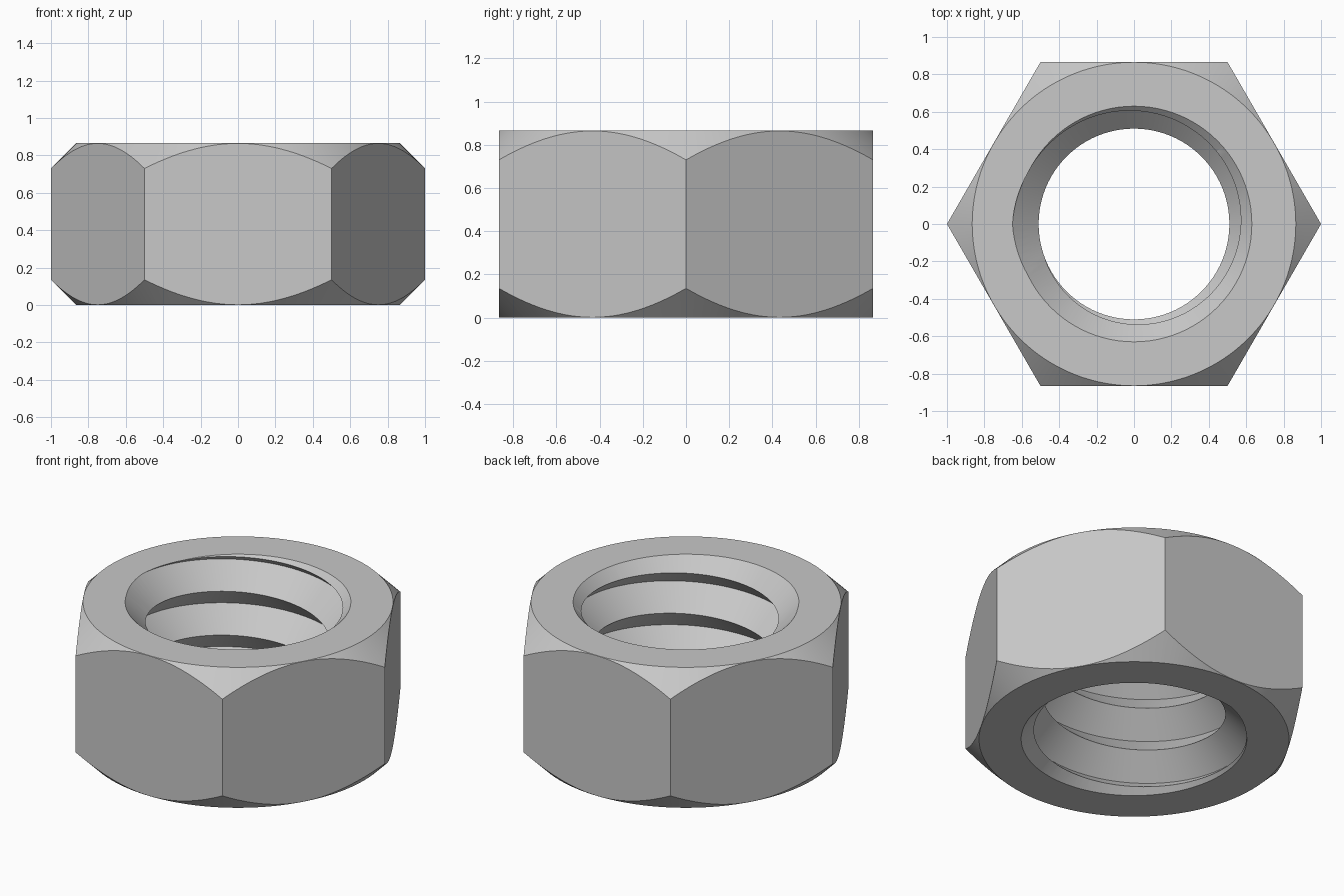
import bpy, bmesh, math

if "Cube" in bpy.data.objects:
    bpy.data.objects.remove(bpy.data.objects["Cube"])

H = 0.865            # nut height
FLAT = 0.866         # distance from axis to a flat
MINOR, MAJOR = 0.51, 0.65
PITCH = 0.27
SINK = 0.63          # countersink radius at the faces
SEG = 96


def make_object(name, bm):
    bmesh.ops.recalc_face_normals(bm, faces=bm.faces[:])
    mesh = bpy.data.meshes.new(name)
    bm.to_mesh(mesh)
    bm.free()
    obj = bpy.data.objects.new(name, mesh)
    bpy.context.collection.objects.link(obj)
    return obj


def lathe(name, profile, sides):
    """Closed solid of stacked rings from (radius, height) pairs."""
    bm = bmesh.new()
    rings = [[bm.verts.new((r * math.cos(2 * math.pi * i / sides),
                            r * math.sin(2 * math.pi * i / sides), z))
              for i in range(sides)] for r, z in profile]
    for a, b in zip(rings, rings[1:]):
        for i in range(sides):
            j = (i + 1) % sides
            bm.faces.new((a[i], a[j], b[j], b[i]))
    bm.faces.new(rings[0][::-1])
    bm.faces.new(rings[-1])
    return make_object(name, bm)


def thread_solid(name, turns, z0):
    """Right-handed screw with a sharp V profile."""
    bm = bmesh.new()

    def helix(r, offset, count):
        out = []
        for i in range(count):
            a = math.pi + 2 * math.pi * i / SEG
            out.append(bm.verts.new((r * math.cos(a), r * math.sin(a),
                                     z0 + offset + PITCH * i / SEG)))
        return out

    n = turns * SEG
    crest = helix(MINOR, 0, n + SEG + 1)
    root = helix(MAJOR, PITCH / 2, n + 1)
    for i in range(n):
        bm.faces.new((crest[i], crest[i + 1], root[i + 1], root[i]))
        bm.faces.new((root[i], root[i + 1], crest[i + 1 + SEG], crest[i + SEG]))
    # end caps fan out from points on the axis
    low = bm.verts.new((0, 0, z0 - 0.3))
    high = bm.verts.new((0, 0, z0 + PITCH * (turns + 1) + 0.3))
    for loop, tip in ((crest[:SEG + 1] + [root[0]], low),
                      (crest[n:] + [root[n]], high)):
        for k in range(len(loop)):
            bm.faces.new((loop[k], loop[(k + 1) % len(loop)], tip))
    return make_object(name, bm)


def cut(target, tool, operation):
    tool.hide_render = True
    mod = target.modifiers.new(tool.name, 'BOOLEAN')
    mod.operation = operation
    mod.solver = 'EXACT'
    mod.object = tool
    bpy.context.view_layer.objects.active = target
    bpy.ops.object.modifier_apply(modifier=mod.name)
    bpy.data.objects.remove(tool, do_unlink=True)


# hexagonal body
nut = lathe("hex_nut", [(1, -0.1), (1, H + 0.1)], 6)

# conical chamfers on the corners, which also trim both faces flat
R = FLAT - 0.001
cut(nut, lathe("corner_chamfer",
               [(R, 0), (R + 0.2, 0.2), (R + 0.2, H - 0.2), (R, H)], 192),
    'INTERSECT')

# threaded hole
cut(nut, thread_solid("thread_cutter", 10, H - PITCH / 2 - 6 * PITCH),
    'DIFFERENCE')

# countersinks at both ends
for name, face, d in (("top_countersink", H, 1), ("bottom_countersink", 0, -1)):
    cut(nut, lathe(name, [(SINK - 0.3, face - 0.3 * d),
                          (SINK + 0.1, face + 0.1 * d)], SEG), 'DIFFERENCE')

# steel grey finish
steel = bpy.data.materials.new("steel_grey")
steel.diffuse_color = (0.58, 0.58, 0.58, 1)
steel.use_nodes = True
steel.node_tree.nodes["Principled BSDF"].inputs["Base Color"].default_value = steel.diffuse_color
nut.data.materials.clear()
nut.data.materials.append(steel)
for p in nut.data.polygons:
    p.material_index = 0

bpy.ops.object.select_all(action='DESELECT')
nut.select_set(True)
bpy.context.view_layer.objects.active = nut
bpy.ops.object.shade_smooth_by_angle(angle=math.radians(30))
